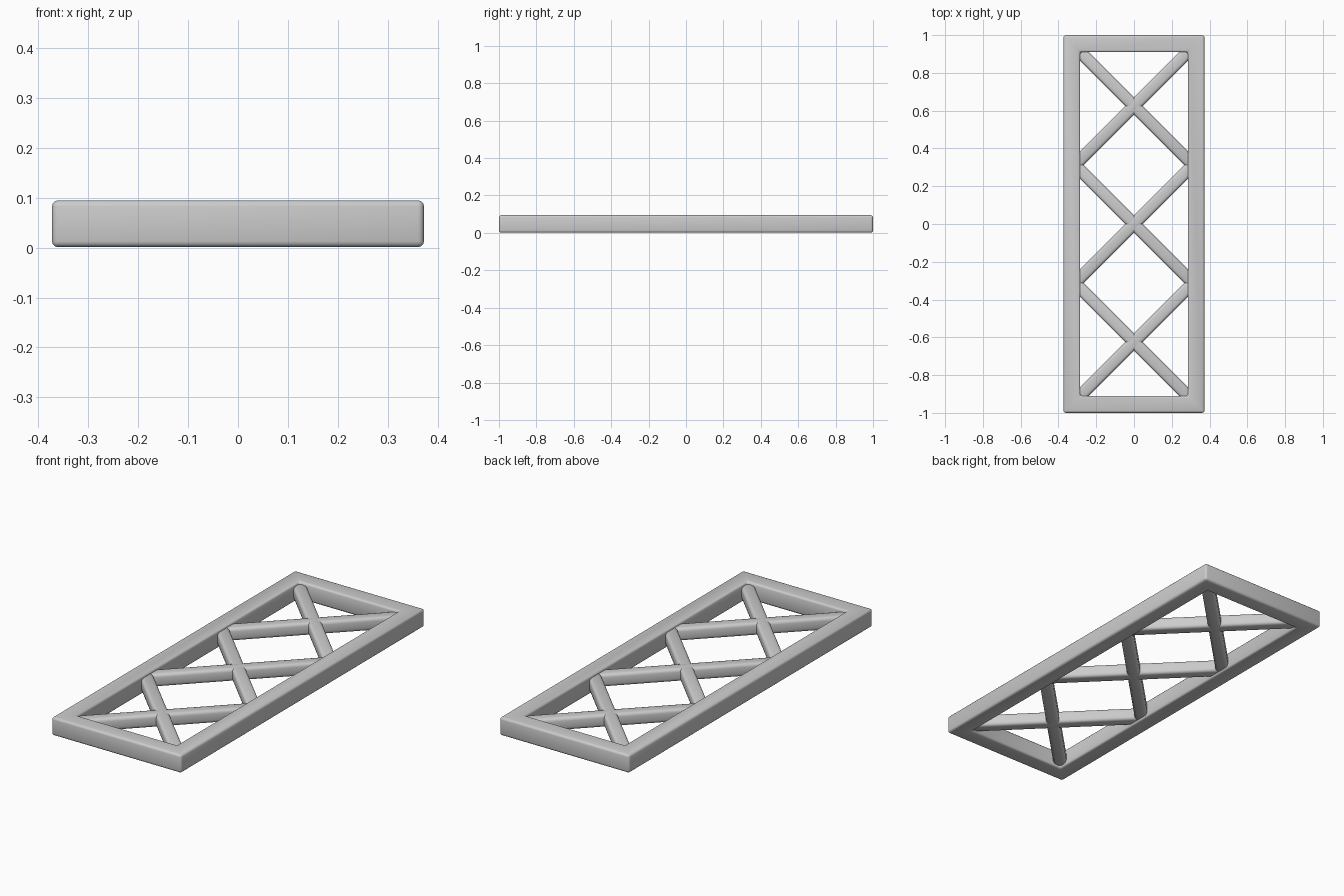
import bpy, bmesh, math

if "Cube" in bpy.data.objects:
    bpy.data.objects.remove(bpy.data.objects["Cube"])

Z0, Z1 = 0.001, 0.095
OX, OY, IX, IY = 0.373, 1.0, 0.285, 0.91
BAR = 0.066


def finish(ob, width):
    """Round the edges and smooth the shading."""
    m = ob.modifiers.new("rounded_edges", 'BEVEL')
    m.width, m.segments = width, 3
    m.limit_method, m.angle_limit = 'ANGLE', math.radians(40)
    bpy.ops.object.select_all(action='DESELECT')
    ob.select_set(True)
    bpy.context.view_layer.objects.active = ob
    bpy.ops.object.modifier_apply(modifier=m.name)
    bpy.ops.object.shade_smooth_by_angle(angle=math.radians(35))


# Rectangular outer frame: one closed ring of square section
bm = bmesh.new()
rings = []
for sx, sy in ((-1, -1), (1, -1), (1, 1), (-1, 1)):
    rings.append([bm.verts.new((sx * x, sy * y, z)) for x, y, z in
                  ((OX, OY, Z0), (OX, OY, Z1), (IX, IY, Z1), (IX, IY, Z0))])
for i in range(4):
    a, b = rings[i], rings[(i + 1) % 4]
    for j in range(4):
        k = (j + 1) % 4
        bm.faces.new((a[j], b[j], b[k], a[k]))
bmesh.ops.recalc_face_normals(bm, faces=bm.faces)
mesh = bpy.data.meshes.new("frame")
bm.to_mesh(mesh)
bm.free()
frame = bpy.data.objects.new("frame", mesh)
bpy.context.collection.objects.link(frame)
finish(frame, 0.012)

# Three crossed pairs of diagonal braces, ends buried in the rails
length = 2 * 0.315 * math.sqrt(2)
for n, y in enumerate((-0.625, 0.0, 0.625)):
    for side, name in ((1, "rising"), (-1, "falling")):
        bpy.ops.mesh.primitive_cube_add(size=1, location=(0, y, (Z0 + Z1) / 2),
                                        rotation=(0, 0, side * math.pi / 4))
        brace = bpy.context.object
        brace.name = f"{name}_brace_{n + 1}"
        brace.scale = (length, BAR, BAR)
        bpy.ops.object.transform_apply(location=False, rotation=False, scale=True)
        finish(brace, 0.016)
